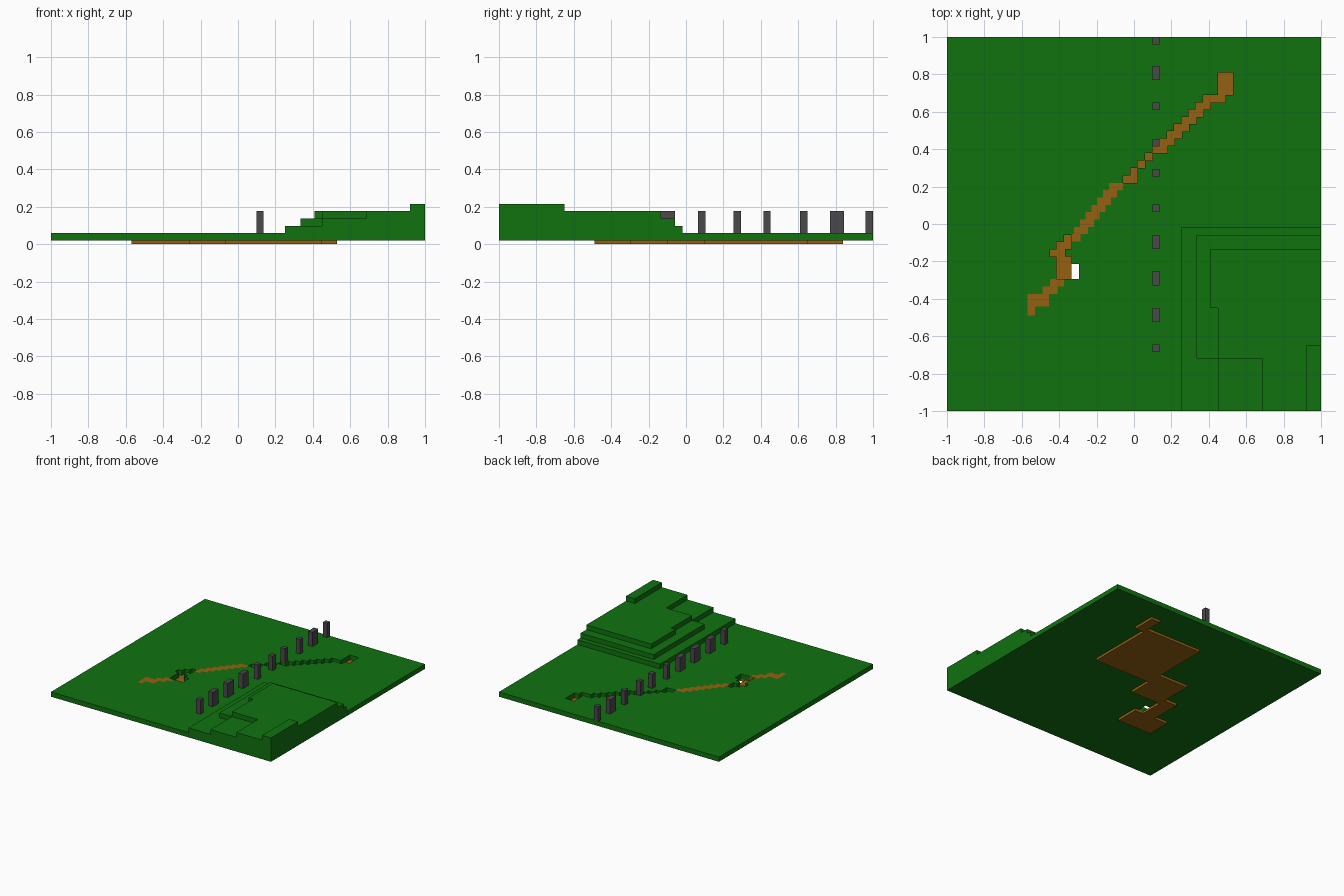
import bpy, bmesh

cube = bpy.data.objects.get("Cube")
if cube:
    bpy.data.objects.remove(cube, do_unlink=True)

U = 2 / 51                       # one block unit
GROUND, TOP = U / 2, U * 1.5     # underside and top of the lawn


def material(name, rgb):
    m = bpy.data.materials.new(name)
    m.diffuse_color = (*rgb, 1)
    m.use_nodes = True
    bsdf = m.node_tree.nodes["Principled BSDF"]
    bsdf.inputs["Base Color"].default_value = (*rgb, 1)
    bsdf.inputs["Roughness"].default_value = 0.9
    return m


GREEN = material("grass green", (0.005, 0.17, 0.005))
BROWN = material("earth brown", (0.30, 0.12, 0.006))
GREY = material("stone grey", (0.072, 0.066, 0.072))


def inside(x, y, rects):
    return any(a < x < b and c < y < d for a, b, c, d in rects)


def layer(name, rects, z0, z1, mat, holes=()):
    """Solid layer: union of rectangles (x0, x1, y0, y1) minus the holes."""
    every = list(rects) + list(holes)
    xs = sorted({round(v, 4) for r in every for v in r[:2]})
    ys = sorted({round(v, 4) for r in every for v in r[2:]})
    bm = bmesh.new()
    verts = {}

    def vert(x, y):
        if (x, y) not in verts:
            verts[x, y] = bm.verts.new((x, y, z0))
        return verts[x, y]

    for a, b in zip(xs, xs[1:]):
        for c, d in zip(ys, ys[1:]):
            mx, my = (a + b) / 2, (c + d) / 2
            if inside(mx, my, rects) and not inside(mx, my, holes):
                bm.faces.new([vert(a, c), vert(b, c), vert(b, d), vert(a, d)])
    # thicken the flat plan into a solid
    res = bmesh.ops.extrude_face_region(bm, geom=bm.faces[:], use_keep_orig=True)
    up = [g for g in res["geom"] if isinstance(g, bmesh.types.BMVert)]
    bmesh.ops.translate(bm, verts=up, vec=(0, 0, z1 - z0))
    bmesh.ops.recalc_face_normals(bm, faces=bm.faces[:])
    me = bpy.data.meshes.new(name)
    bm.to_mesh(me)
    bm.free()
    me.materials.append(mat)
    ob = bpy.data.objects.new(name, me)
    bpy.context.collection.objects.link(ob)
    return ob


# Sunken path: stepped diagonal cut through the lawn
upper_path = [(.45, .53, .69, .81), (.37, .49, .65, .69)]
upper_path += [(.33 - .0385 * i, .41 - .0385 * i, .611 - .0385 * i, .65 - .0385 * i)
               for i in range(7)]
upper_path += [(.06, .10, .34, .38), (.02, .06, .30, .34),
               (-.02, .02, .22, .30), (-.06, -.02, .22, .26)]
pit = [(-.375, -.335, -.10, -.06), (-.415, -.335, -.135, -.095),
       (-.45, -.37, -.175, -.135), (-.415, -.335, -.295, -.175)]
drain = [(-.335, -.295, -.295, -.215)]

# Level path: filled flush with the lawn
middle_path = [(-.135 - .031 * i, -.06 - .031 * i, .181 - .0392 * i, .2202 - .0392 * i)
               for i in range(7)] + [(-.335, -.285, -.0935, -.054)]
lower_path = [(-.45, -.375, -.335, -.295), (-.49, -.41, -.375, -.335),
              (-.57, -.455, -.44, -.375), (-.57, -.53, -.49, -.44)]

layer("lawn", [(-1, 1, -1, 1)], GROUND, TOP, GREEN,
      upper_path + pit + drain + middle_path + lower_path)
layer("middle_path", middle_path, GROUND, TOP, BROWN)
layer("lower_path", lower_path, GROUND, TOP, BROWN)

# Earth plates under the path
plates = [(.45, .53, .65, .84), (-.065, .45, .095, .69), (-.335, -.065, -.10, .22),
          (-.45, -.335, -.295, -.04), (-.57, -.26, -.49, -.295)]
for i, r in enumerate(plates):
    layer(f"earth_plate_{i + 1}", [r], 0, GROUND, BROWN)

# Terraced hill, one layer per step
terraces = [
    [(.25, 1, -1, -.02)],
    [(.335, 1, -.72, -.06), (.45, 1, -1, -.72)],
    [(.41, 1, -.45, -.135), (.45, 1, -.72, -.45), (.685, 1, -1, -.72)],
    [(.92, 1, -1, -.65)],
]
for i, rects in enumerate(terraces):
    layer(f"hill_terrace_{i + 1}", rects, TOP + i * U, TOP + (i + 1) * U, GREEN)

# Row of stone posts
post_spans = [(.961, 1), (.77, .845), (.61, .65), (.415, .453), (.255, .295),
              (.065, .103), (-.133, -.06), (-.33, -.25), (-.525, -.45), (-.685, -.645)]
for i, (y0, y1) in enumerate(post_spans):
    layer(f"stone_post_{i + 1}", [(.098, .137, y0, y1)], TOP, TOP + 3 * U, GREY)
